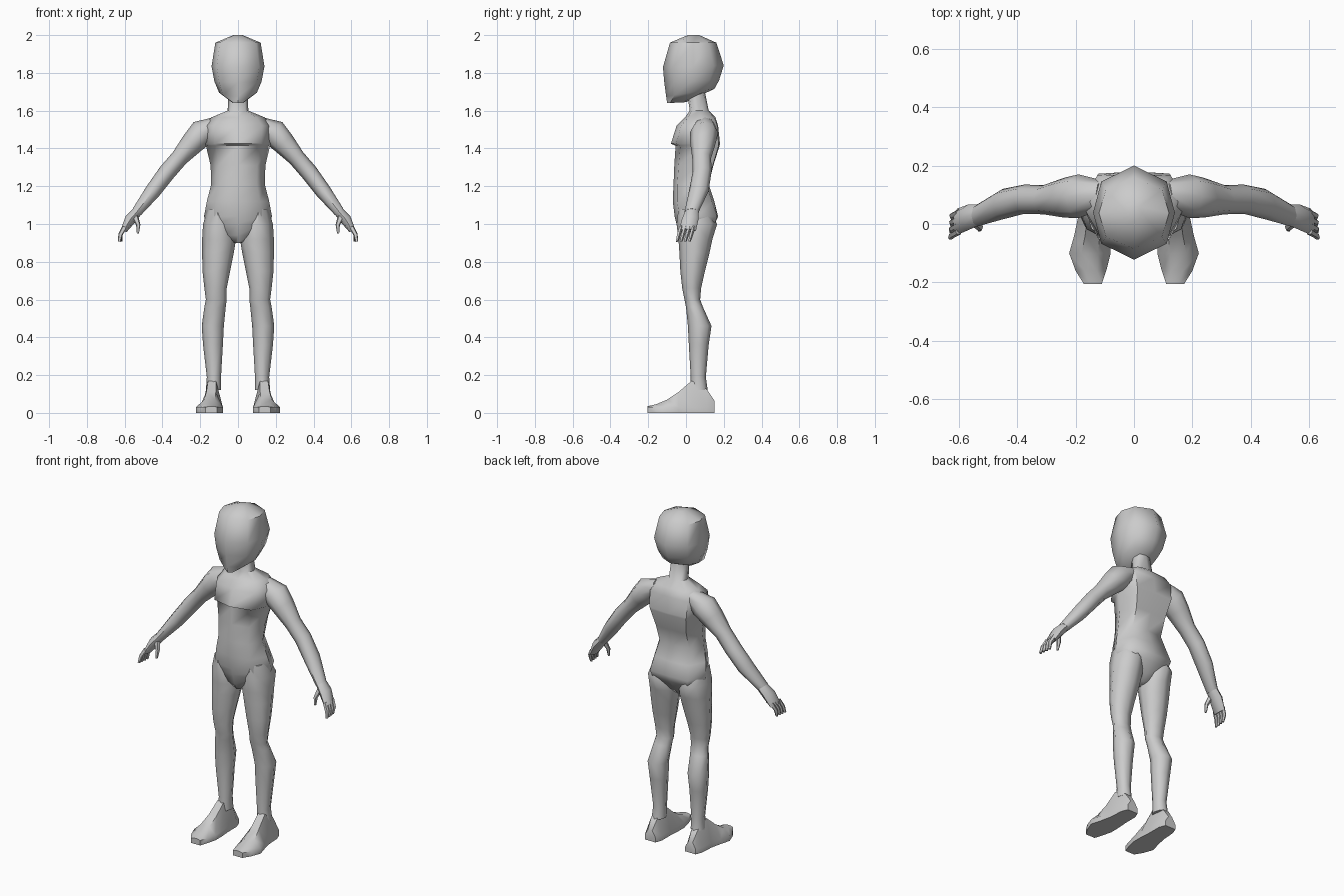
import bpy, bmesh, math
from mathutils import Vector

grey = bpy.data.materials.new("plain grey")
grey.diffuse_color = (0.6, 0.6, 0.6, 1)


def finish(name, bm, mirror=False):
    bmesh.ops.recalc_face_normals(bm, faces=bm.faces)
    me = bpy.data.meshes.new(name)
    bm.to_mesh(me)
    bm.free()
    me.materials.append(grey)
    ob = bpy.data.objects.new(name, me)
    bpy.context.collection.objects.link(ob)
    bpy.ops.object.select_all(action='DESELECT')
    ob.select_set(True)
    bpy.context.view_layer.objects.active = ob
    bpy.ops.object.shade_smooth_by_angle(angle=math.radians(55))
    if mirror:
        m = ob.modifiers.new("mirror", 'MIRROR')
        m.use_mirror_merge = False
    return ob


def loft(bm, rings):
    """Skin a list of equal point rings and cap both ends."""
    vs = [[bm.verts.new(p) for p in r] for r in rings]
    n = len(vs[0])
    for a, b in zip(vs, vs[1:]):
        for i in range(n):
            j = (i + 1) % n
            bm.faces.new((a[i], a[j], b[j], b[i]))
    bm.faces.new(vs[0])
    bm.faces.new(vs[-1])


def body_ring(w, f, b, zf, zb, kx, kd, groove=0.0):
    """Eight-point symmetric section from half width, front and back y."""
    d = b - f
    half = [(0, f), (kx * w, f + kd * d), (w, (f + b) / 2),
            (kx * w, b - kd * d), (0, b - groove)]
    pts = half + [(-x, y) for x, y in half[3:0:-1]]
    return [(x, y, zf + (zb - zf) * (y - f) / d) for x, y in pts]


def tube(bm, path, n=6):
    """Limb along (x, y, z, half depth in y, half thickness) stations."""
    rings = []
    for i, (x, y, z, ry, rt) in enumerate(path):
        a, b = path[max(i - 1, 0)], path[min(i + 1, len(path) - 1)]
        t = Vector((b[0] - a[0], 0, b[2] - a[2])).normalized()
        side = Vector((-t.z, 0, t.x))
        ring = []
        for k in range(n):
            q = 2 * math.pi * k / n
            ring.append(Vector((x, y, z)) + side * rt * math.sin(q)
                        + Vector((0, ry * math.cos(q), 0)))
        rings.append(ring)
    loft(bm, rings)


# head: half width, front y, back y, front z, back z
bm = bmesh.new()
loft(bm, [body_ring(*r, 0.8, 0.17) for r in [
    (0.03, -0.10, 0.00, 1.64, 1.645),
    (0.10, -0.105, 0.15, 1.675, 1.715),
    (0.125, -0.115, 0.175, 1.75, 1.76),
    (0.14, -0.122, 0.20, 1.83, 1.84),
    (0.12, -0.085, 0.16, 1.96, 1.96),
    (0.025, 0.01, 0.07, 2.0, 2.0)]])
finish("head", bm)

# torso and neck: half width, front y, back y, z, spine groove
bm = bmesh.new()
loft(bm, [body_ring(w, f, b, z, z, 0.7, 0.1, g) for w, f, b, z, g in [
    (0.02, -0.01, 0.08, 0.90, 0),
    (0.09, -0.035, 0.13, 0.94, 0.02),
    (0.165, -0.05, 0.175, 1.0, 0.025),
    (0.18, -0.06, 0.19, 1.04, 0.02),
    (0.165, -0.07, 0.16, 1.12, 0.01),
    (0.142, -0.066, 0.13, 1.21, 0.01),
    (0.145, -0.062, 0.165, 1.31, 0.02),
    (0.17, -0.055, 0.198, 1.415, 0.02),
    (0.175, -0.08, 0.20, 1.425, 0.02),
    (0.18, -0.05, 0.19, 1.52, 0.02),
    (0.14, -0.005, 0.165, 1.565, 0.01),
    (0.055, 0.02, 0.12, 1.60, 0),
    (0.05, 0.005, 0.10, 1.70, 0)]])
finish("torso", bm)

# legs: z, inner x, outer x, front y, back y
bm = bmesh.new()
rings = []
for z, x0, x1, y0, y1 in [
        (1.08, 0.06, 0.16, -0.04, 0.12), (1.0, 0.02, 0.185, -0.05, 0.165),
        (0.92, 0.01, 0.19, -0.04, 0.14), (0.85, 0.022, 0.19, -0.035, 0.125),
        (0.75, 0.042, 0.188, -0.03, 0.10), (0.66, 0.06, 0.178, -0.02, 0.08),
        (0.60, 0.06, 0.17, -0.008, 0.075), (0.56, 0.065, 0.178, 0.0, 0.09),
        (0.46, 0.075, 0.192, 0.01, 0.135), (0.36, 0.08, 0.185, 0.015, 0.12),
        (0.19, 0.09, 0.165, 0.025, 0.105), (0.12, 0.09, 0.17, 0.02, 0.115)]:
    cx, cy, rx, ry = (x0 + x1) / 2, (y0 + y1) / 2, (x1 - x0) / 2, (y1 - y0) / 2
    rings.append([(cx + rx * math.cos(k * math.pi / 4),
                   cy + ry * math.sin(k * math.pi / 4), z) for k in range(8)])
loft(bm, rings)
finish("legs", bm, True)

# feet: y, inner x, outer x, instep height
bm = bmesh.new()
rings = []
for y, x0, x1, h in [
        (0.15, 0.10, 0.17, 0.065), (0.11, 0.085, 0.185, 0.125),
        (0.03, 0.085, 0.19, 0.17), (-0.04, 0.08, 0.205, 0.11),
        (-0.10, 0.08, 0.222, 0.07), (-0.16, 0.095, 0.20, 0.045),
        (-0.205, 0.11, 0.172, 0.035)]:
    w = x1 - x0
    rings.append([(x0, y, 0), (x1, y, 0), (x1, y, 0.03),
                  (x0 + 0.7 * w, y, h), (x0 + 0.3 * w, y, h), (x0, y, 0.03)])
loft(bm, rings)
finish("feet", bm, True)

# arms
bm = bmesh.new()
tube(bm, [(0.11, 0.10, 1.53, 0.05, 0.04), (0.19, 0.095, 1.483, 0.075, 0.072),
          (0.24, 0.09, 1.43, 0.068, 0.062), (0.31, 0.083, 1.35, 0.05, 0.046),
          (0.375, 0.085, 1.275, 0.05, 0.046), (0.45, 0.068, 1.175, 0.052, 0.042),
          (0.535, 0.03, 1.065, 0.038, 0.028)], 8)
finish("arms", bm, True)

# hands: palm, four curled fingers and a thumb
bm = bmesh.new()
tube(bm, [(0.53, 0.032, 1.07, 0.036, 0.026), (0.57, 0.022, 1.025, 0.044, 0.03),
          (0.605, 0.008, 0.965, 0.045, 0.017)], 8)
for i in range(4):
    y = 0.04 - 0.022 * i
    tube(bm, [(0.60, y, 0.985, 0.011, 0.014), (0.622, y - 0.012, 0.945, 0.011, 0.012),
              (0.62 + 0.003 * i, y - 0.022, 0.907, 0.007, 0.008)], 5)
tube(bm, [(0.545, 0.005, 1.04, 0.016, 0.018), (0.528, -0.012, 0.995, 0.012, 0.012),
          (0.53, -0.02, 0.95, 0.006, 0.006)], 5)
finish("hands", bm, True)
